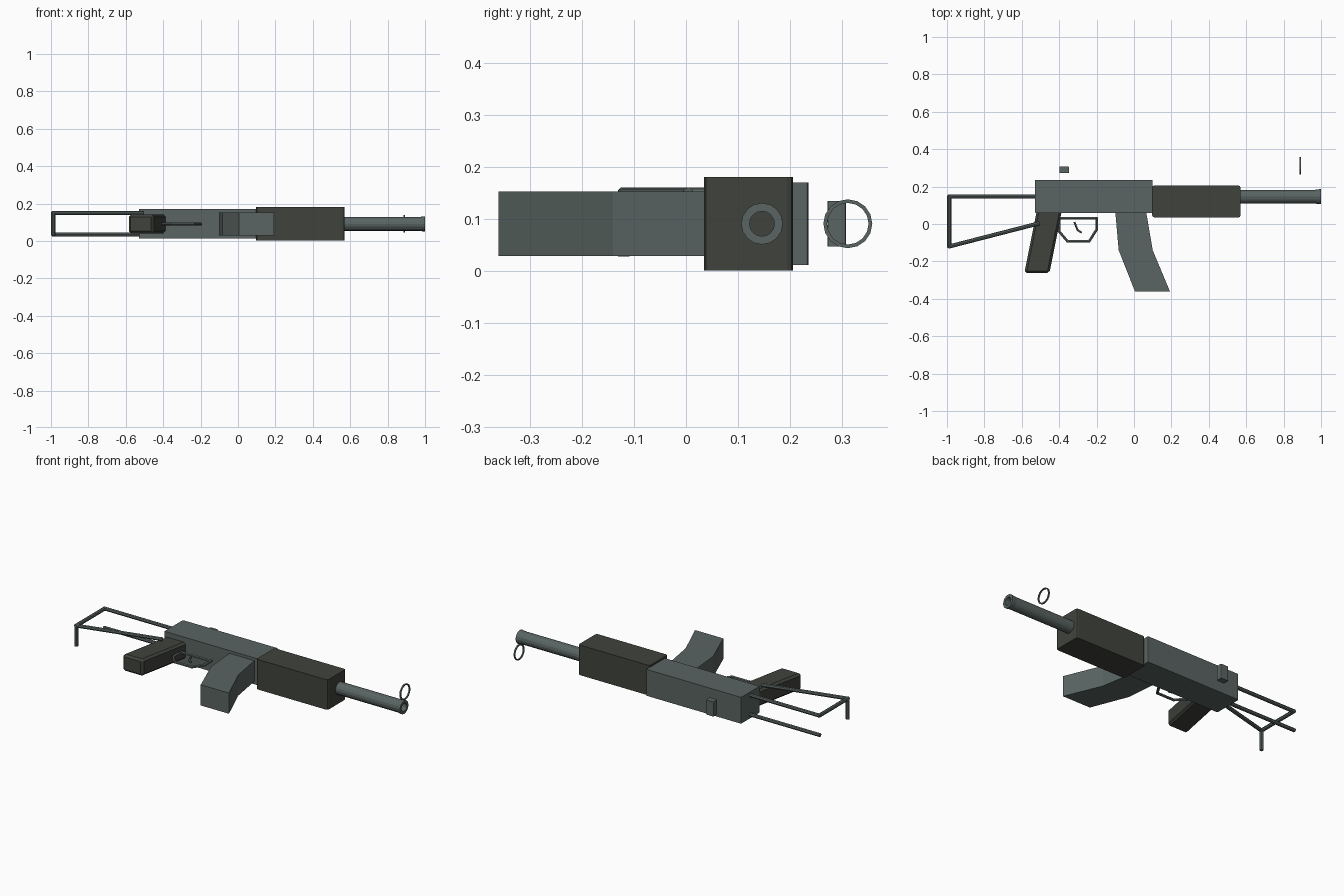
import bpy, bmesh, math
from mathutils import Vector

if "Cube" in bpy.data.objects:
    bpy.data.objects.remove(bpy.data.objects["Cube"])

ZC = 0.091  # middle plane of the thickness


def material(name, rgb):
    m = bpy.data.materials.new(name)
    m.diffuse_color = (*rgb, 1)
    m.use_nodes = True
    m.node_tree.nodes["Principled BSDF"].inputs["Base Color"].default_value = m.diffuse_color
    return m


STEEL = material("grey_green_steel", (0.10, 0.128, 0.122))
OLIVE = material("dark_olive", (0.051, 0.056, 0.046))


def finish(name, bm, mat):
    bmesh.ops.recalc_face_normals(bm, faces=bm.faces)
    me = bpy.data.meshes.new(name)
    bm.to_mesh(me)
    bm.free()
    me.materials.append(mat)
    ob = bpy.data.objects.new(name, me)
    bpy.context.collection.objects.link(ob)
    return ob


def slab(name, outline, half, mat, bevel=0.0, all_edges=False):
    """Extrude an xy outline symmetrically about the middle plane."""
    bm = bmesh.new()
    face = bm.faces.new([bm.verts.new((x, y, ZC - half)) for x, y in outline])
    r = bmesh.ops.extrude_face_region(bm, geom=[face])
    verts = [v for v in r["geom"] if isinstance(v, bmesh.types.BMVert)]
    bmesh.ops.translate(bm, verts=verts, vec=(0, 0, 2 * half))
    if bevel:
        edges = [e for e in bm.edges if all_edges or
                 abs(e.verts[0].co.z - e.verts[1].co.z) > half]
        bmesh.ops.bevel(bm, geom=edges, offset=bevel, segments=2 if not all_edges else 1,
                        affect='EDGES', profile=0.5)
    return finish(name, bm, mat)


def rect(x0, x1, y0, y1):
    return [(x0, y0), (x1, y0), (x1, y1), (x0, y1)]


def rods(name, segments, radius, mat, sides=8):
    """Straight round bars between pairs of points."""
    bm = bmesh.new()
    for a, b in segments:
        a, b = Vector(a), Vector(b)
        d = b - a
        r = bmesh.ops.create_cone(bm, cap_ends=True, segments=sides, radius1=radius,
                                  radius2=radius, depth=d.length + radius)
        mtx = d.to_track_quat('Z', 'Y').to_matrix().to_4x4()
        mtx.translation = (a + b) / 2
        bmesh.ops.transform(bm, matrix=mtx, verts=r["verts"])
    return finish(name, bm, mat)


def lathe_x(name, profile, cy, cz, sides, mat):
    """Revolve a closed (x, radius) profile around an axis along x."""
    bm = bmesh.new()
    rings = []
    for i in range(sides):
        a = 2 * math.pi * i / sides
        rings.append([bm.verts.new((x, cy + r * math.cos(a), cz + r * math.sin(a)))
                      for x, r in profile])
    n = len(profile)
    for i in range(sides):
        p, q = rings[i], rings[(i + 1) % sides]
        for j in range(n):
            k = (j + 1) % n
            bm.faces.new((p[j], p[k], q[k], q[j]))
    return finish(name, bm, mat)


# Main body
slab("receiver", rect(-0.53, 0.10, 0.06, 0.235), 0.079, STEEL, 0.004)
slab("handguard", rect(0.097, 0.57, 0.035, 0.206), 0.09, OLIVE, 0.012)
slab("magazine", [(-0.10, 0.065), (-0.082, -0.14), (0.005, -0.36),
                  (0.192, -0.36), (0.10, -0.14), (0.065, 0.065)], 0.062, STEEL)
slab("grip", [(-0.52, 0.07), (-0.586, -0.262), (-0.452, -0.262), (-0.386, 0.07)],
     0.05, OLIVE, 0.012, True)

# Open barrel tube with a slight muzzle flare
lathe_x("barrel", [(0.56, 0.037), (0.97, 0.037), (0.99, 0.040), (1.0, 0.040),
                   (1.0, 0.024), (0.56, 0.024)], 0.146, ZC, 16, STEEL)

# Sights
slab("rear_sight", rect(-0.398, -0.348, 0.272, 0.308), 0.044, STEEL, 0.004)
lathe_x("front_sight_ring", [(0.885, 0.047), (0.893, 0.047), (0.893, 0.040),
                             (0.885, 0.040)], 0.311, ZC, 16, STEEL)

# Trigger and its guard
loop = [(-0.40, 0.03), (-0.20, 0.03), (-0.20, -0.03), (-0.24, -0.093),
        (-0.355, -0.093), (-0.40, -0.04)]
pts = [(x, y, ZC) for x, y in loop]
rods("trigger_guard", list(zip(pts, pts[1:] + pts[:1])), 0.008, STEEL, 6)
trig = [(-0.318, 0.008, ZC), (-0.302, -0.032, ZC), (-0.282, -0.045, ZC)]
rods("trigger", list(zip(trig, trig[1:])), 0.006, STEEL, 6)

# Wire stock: the second upper bar ends free
HI, LO = 0.150, 0.034
rods("stock_frame", [
    ((-0.52, 0.148, HI), (-0.988, 0.148, HI)),
    ((-0.52, 0.148, LO), (-0.988, 0.148, LO)),
    ((-0.988, 0.148, HI), (-0.988, -0.12, HI)),
    ((-0.988, -0.12, HI), (-0.988, -0.12, LO)),
    ((-0.988, -0.12, HI), (-0.51, 0.003, HI)),
], 0.011, STEEL)
